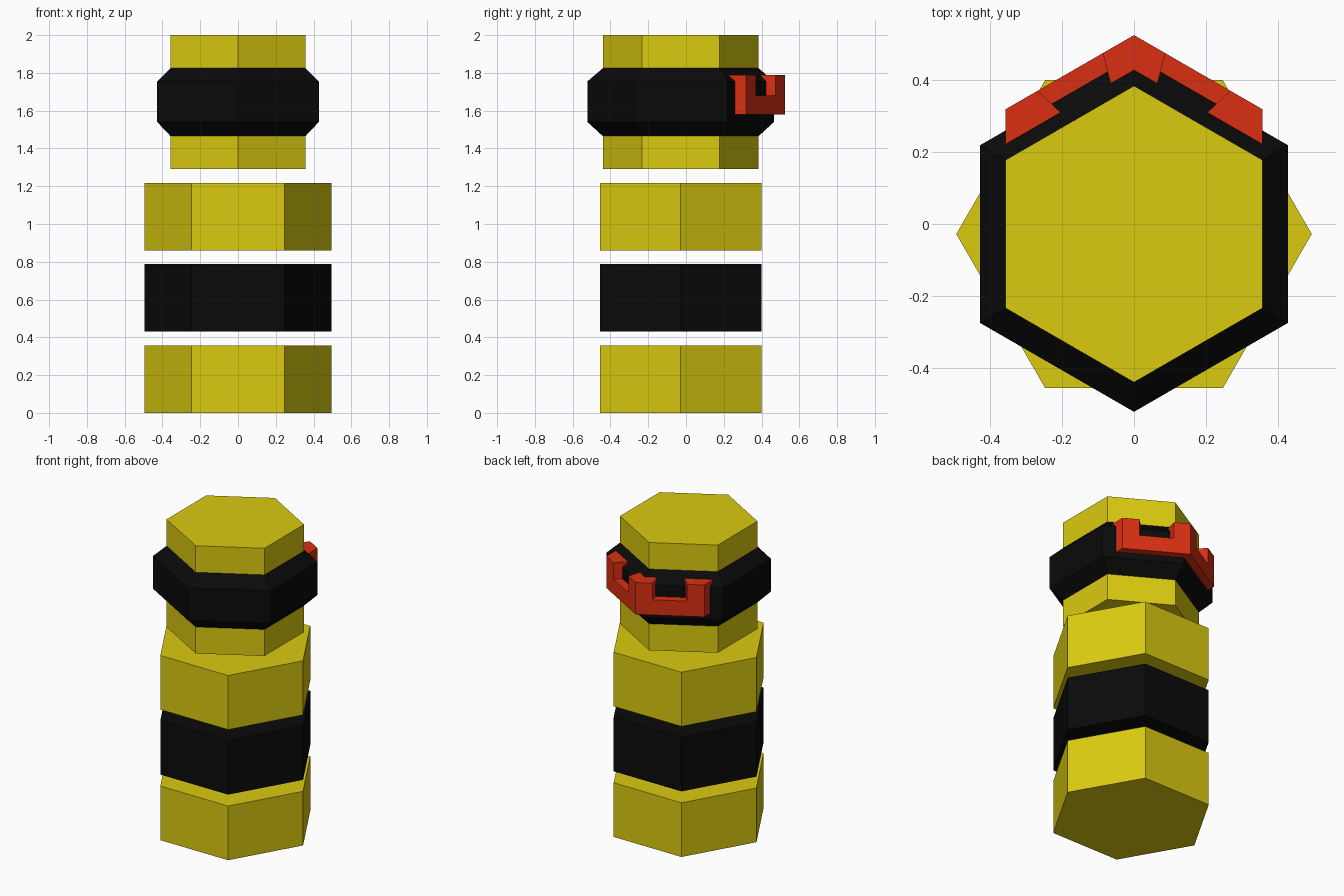
import bpy
import bmesh
import math

cube = bpy.data.objects.get("Cube")
if cube:
    bpy.data.objects.remove(cube)

CENTRE_Y = -0.028
SLOPE = math.tan(math.radians(30))


def make_material(name, colour):
    mat = bpy.data.materials.new(name)
    mat.use_nodes = True
    mat.diffuse_color = (*colour, 1)
    mat.node_tree.nodes["Principled BSDF"].inputs["Base Color"].default_value = (*colour, 1)
    return mat


yellow = make_material("yellow", (0.70, 0.59, 0.005))
black = make_material("black", (0.003, 0.003, 0.003))
red = make_material("red", (0.69, 0.028, 0.006))


def finish(name, bm, mat):
    bmesh.ops.recalc_face_normals(bm, faces=bm.faces)
    mesh = bpy.data.meshes.new(name)
    bm.to_mesh(mesh)
    bm.free()
    mesh.materials.append(mat)
    obj = bpy.data.objects.new(name, mesh)
    bpy.context.collection.objects.link(obj)
    return obj


def hex_column(name, profile, mat, turn=0):
    """Six-sided solid through a list of (radius, height) rings."""
    bm = bmesh.new()
    rings = []
    for r, z in profile:
        angles = [math.radians(60 * i + turn) for i in range(6)]
        rings.append([bm.verts.new((r * math.cos(a), CENTRE_Y + r * math.sin(a), z))
                      for a in angles])
    for low, high in zip(rings, rings[1:]):
        for i in range(6):
            j = (i + 1) % 6
            bm.faces.new((low[i], low[j], high[j], high[i]))
    bm.faces.new(rings[0])
    bm.faces.new(rings[-1])
    return finish(name, bm, mat)


# Three separate body blocks, corners to the sides
for name, base, mat in (("lower_block", 0, yellow),
                        ("middle_block", 0.432, black),
                        ("upper_block", 0.86, yellow)):
    hex_column(name, [(0.494, base), (0.494, base + 0.357)], mat)

# Head, corners to the front and back, with its bevelled collar
hex_column("head", [(0.412, 1.29), (0.412, 2.0)], yellow, 30)
hex_column("head_collar", [(0.412, 1.465), (0.494, 1.54),
                           (0.494, 1.755), (0.412, 1.825)], black, 30)

# Toothed clip wrapped round the back corner of the collar
OUTER, INNER, LIP = 0.553, 0.494, 0.456
section = [(INNER, 1.58), (OUTER, 1.58), (OUTER, 1.68), (INNER, 1.68),
           (OUTER, 1.79), (LIP, 1.79), (INNER, 1.755)]
BAR, TOOTH = (0, 1, 2, 3), (3, 2, 4, 5, 6)

# Each station gives x on the lip and x on the outer face
half = [(0.065, 0.087), (0.204, 0.268), (0.357, 0.357)]
stations = [(-a, -b) for a, b in reversed(half)] + [(0, 0)] + half

bm = bmesh.new()
columns = []
for x_lip, x_out in stations:
    column = []
    for r, z in section:
        x = x_lip + (x_out - x_lip) * (r - LIP) / (OUTER - LIP)
        column.append(bm.verts.new((x, CENTRE_Y + r - abs(x) * SLOPE, z)))
    columns.append(column)

# Faces shared by two neighbouring cells cancel out
shell = {}


def toggle(verts):
    key = frozenset(verts)
    if key in shell:
        del shell[key]
    else:
        shell[key] = verts


for i, (left, right) in enumerate(zip(columns, columns[1:])):
    loops = [BAR] if i in (1, 4) else [BAR, TOOTH]
    for loop in loops:
        toggle([left[k] for k in loop])
        toggle([right[k] for k in loop])
        for a, b in zip(loop, loop[1:] + loop[:1]):
            toggle([left[a], left[b], right[b], right[a]])
for verts in shell.values():
    bm.faces.new(verts)
finish("back_clip", bm, red)
